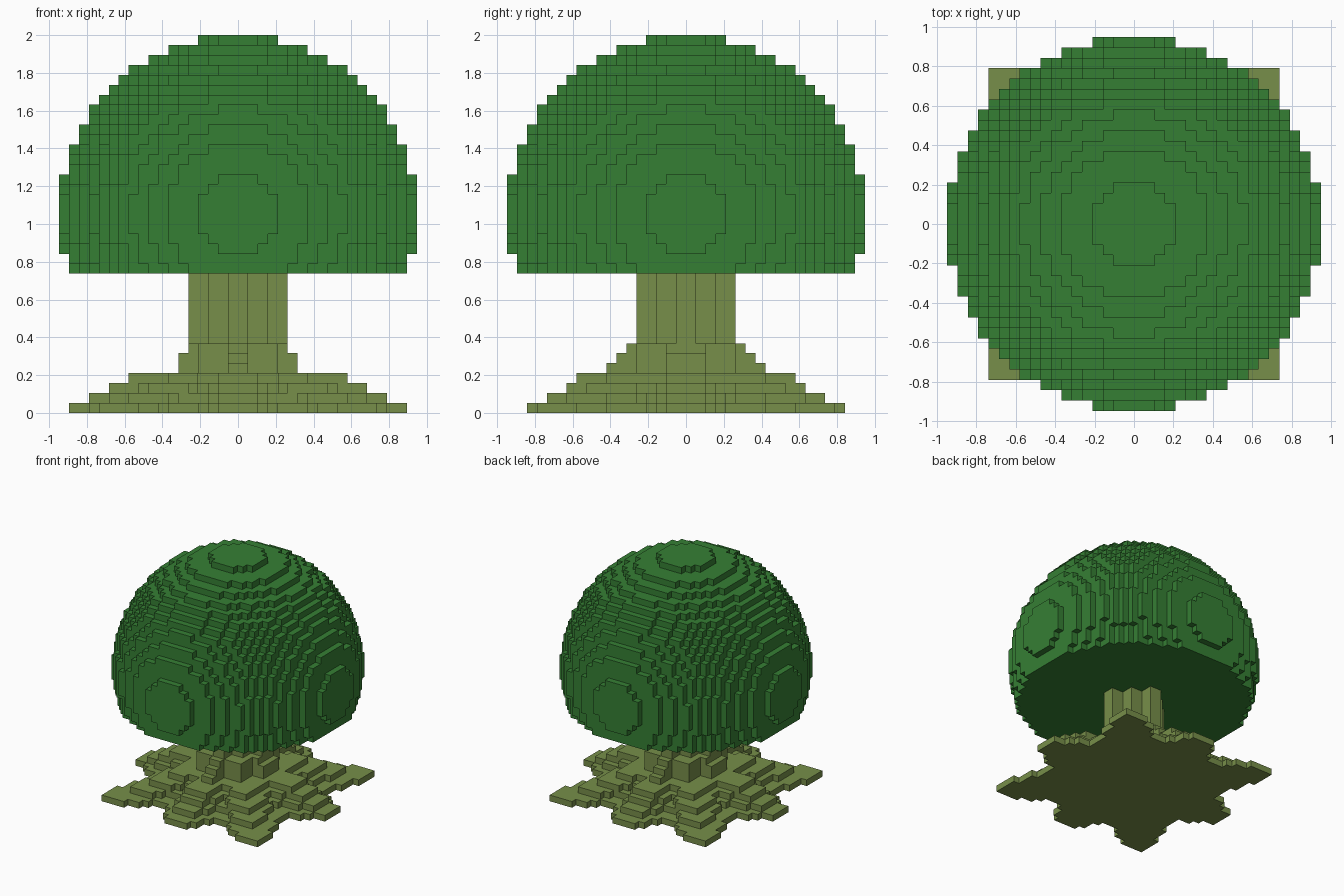
import bpy, bmesh, math
from mathutils import Vector

cube = bpy.data.objects.get("Cube")
if cube:
    bpy.data.objects.remove(cube, do_unlink=True)

V = 2 / 38  # edge of one block


def material(name, rgb):
    m = bpy.data.materials.new(name)
    m.use_nodes = True
    m.diffuse_color = (*rgb, 1)
    b = m.node_tree.nodes["Principled BSDF"]
    b.inputs["Base Color"].default_value = (*rgb, 1)
    b.inputs["Roughness"].default_value = 0.9
    return m


leaf_green = material("leaf green", (0.036, 0.212, 0.034))
bark_olive = material("bark olive", (0.184, 0.272, 0.067))


def fill(inside, layers, reach=20):
    """Block cells whose centre passes the test."""
    r = range(-reach, reach)
    return {(i, j, k) for k in layers for i in r for j in r
            if inside(i + 0.5, j + 0.5, k)}


def block_object(name, cells, mat, hidden=frozenset()):
    """Shell of the cells; faces against cells or hidden blocks are left out."""
    bm = bmesh.new()
    verts = {}

    def vert(p):
        if p not in verts:
            verts[p] = bm.verts.new(Vector(p) * V)
        return verts[p]

    for c in sorted(cells):
        for axis in range(3):
            u, w = (axis + 1) % 3, (axis + 2) % 3
            for side in (0, 1):
                n = list(c)
                n[axis] += 2 * side - 1
                if tuple(n) in cells or tuple(n) in hidden:
                    continue
                ring = []
                for a, b in ((0, 0), (1, 0), (1, 1), (0, 1)):
                    p = list(c)
                    p[axis] += side
                    p[u] += a
                    p[w] += b
                    ring.append(vert(tuple(p)))
                bm.faces.new(ring if side else ring[::-1])
    me = bpy.data.meshes.new(name)
    bm.to_mesh(me)
    bm.free()
    me.materials.append(mat)
    ob = bpy.data.objects.new(name, me)
    bpy.context.collection.objects.link(ob)
    return ob


# Canopy: ball of radius 18 blocks with its underside cut flat
canopy = fill(lambda x, y, k: x * x + y * y + (k - 19.5) ** 2 <= 18 ** 2,
              range(14, 38))


# Trunk: fluted, stepped-diamond column
def in_trunk(x, y, k):
    lo, hi = sorted((abs(x), abs(y)))
    return (lo < 1 and hi < 5) or hi < 3


trunk = fill(in_trunk, range(7, 14))

# Roots: eight-pointed stars, shrinking upwards
# per layer: reach along x, reach along y, diagonal tip, notch radius
STARS = [(17, 16, 14, 12.5), (15, 14, 11, 10), (13, 12, 9, 8.5), (11, 11, 7, 7),
         (6, 8, 4, 5.5), (6, 7, 3.6, 5), (5, 6, 3.6, 4.5)]


def in_roots(x, y, k):
    a, b, d, n = STARS[k]
    x, y = abs(x), abs(y)
    outline = [(a, 0), (a, 1.5), (0.92 * n, 0.4 * n), (d, d - 2), (d, d + 1),
               (d - 3, d + 1), (0.4 * n, 0.92 * n), (1.5, b), (0, b)]
    ang = math.atan2(y, x)
    for (px, py), (qx, qy) in zip(outline, outline[1:]):
        if ang <= math.atan2(qy, qx):
            return (qx - px) * (y - py) - (qy - py) * (x - px) >= 0
    return False


roots = fill(in_roots, range(len(STARS)))

block_object("canopy", canopy, leaf_green)
block_object("trunk", trunk, bark_olive, canopy | roots)
block_object("roots", roots, bark_olive, trunk)
